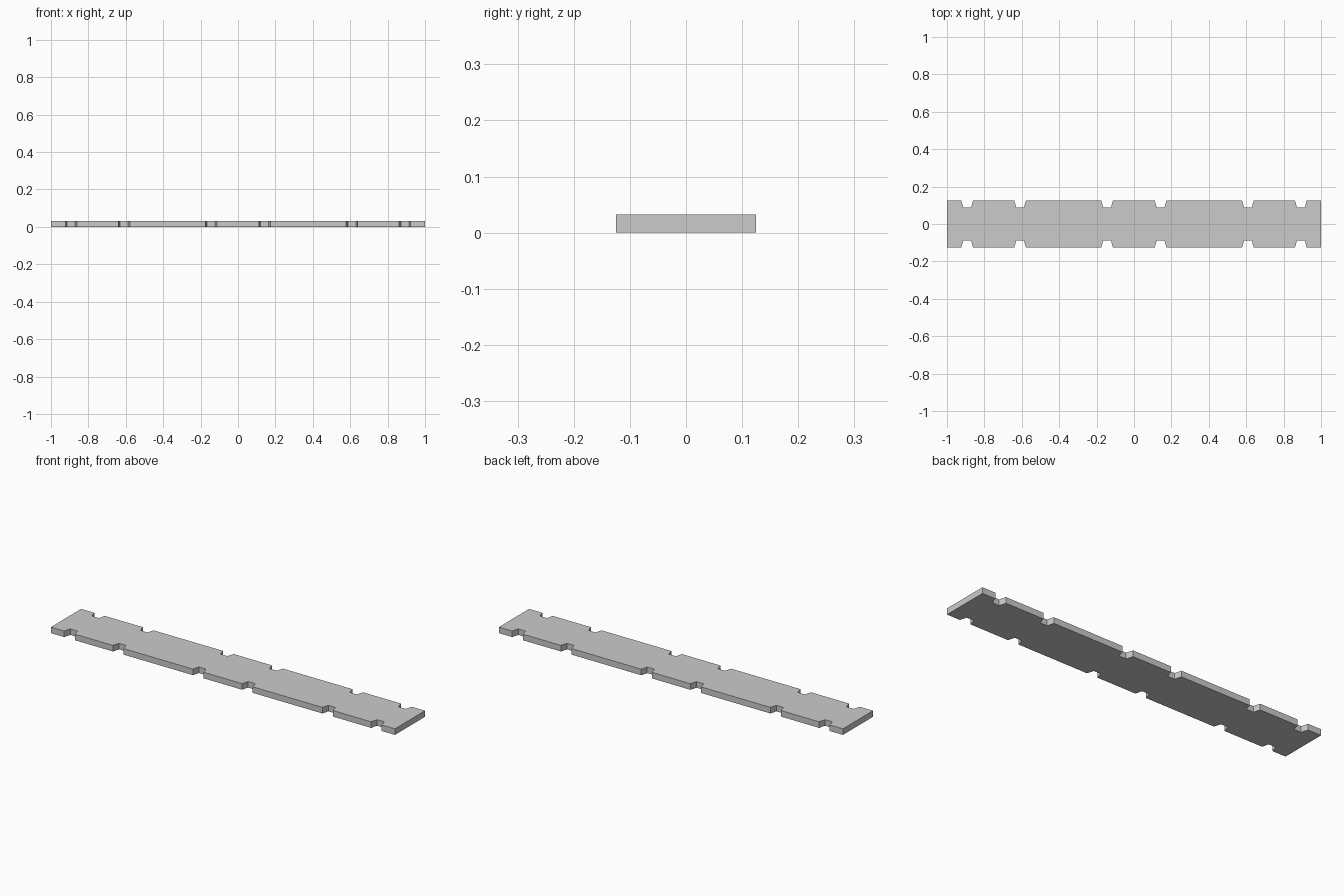
import bpy, bmesh

if "Cube" in bpy.data.objects:
    bpy.data.objects.remove(bpy.data.objects["Cube"])

HALF_L, HALF_W, H = 1.0, 0.125, 0.032
NOTCHES = [-0.892, -0.609, -0.144, 0.142, 0.609, 0.892]
OPEN, FLOOR, DEPTH = 0.031, 0.021, 0.036

# Half outline: centre line, then the notched long edge
outline = [(-HALF_L, 0), (-HALF_L, -HALF_W)]
for x in NOTCHES:
    outline += [(x - OPEN, -HALF_W), (x - FLOOR, -HALF_W + DEPTH),
                (x + FLOOR, -HALF_W + DEPTH), (x + OPEN, -HALF_W)]
outline += [(HALF_L, -HALF_W), (HALF_L, 0)]

# Extrude to thickness, leaving the centre seam open for the mirror
bm = bmesh.new()
bottom = [bm.verts.new((x, y, 0)) for x, y in outline]
top = [bm.verts.new((x, y, H)) for x, y in outline]
bm.faces.new(bottom[::-1])
bm.faces.new(top)
for i in range(len(outline) - 1):
    bm.faces.new((bottom[i], bottom[i + 1], top[i + 1], top[i]))
mesh = bpy.data.meshes.new("notched_plank")
bm.to_mesh(mesh)
bm.free()

plank = bpy.data.objects.new("notched_plank", mesh)
bpy.context.collection.objects.link(plank)

# Opposite long edge
mirror = plank.modifiers.new("mirror", 'MIRROR')
mirror.use_axis = (False, True, False)
mirror.use_clip = True
